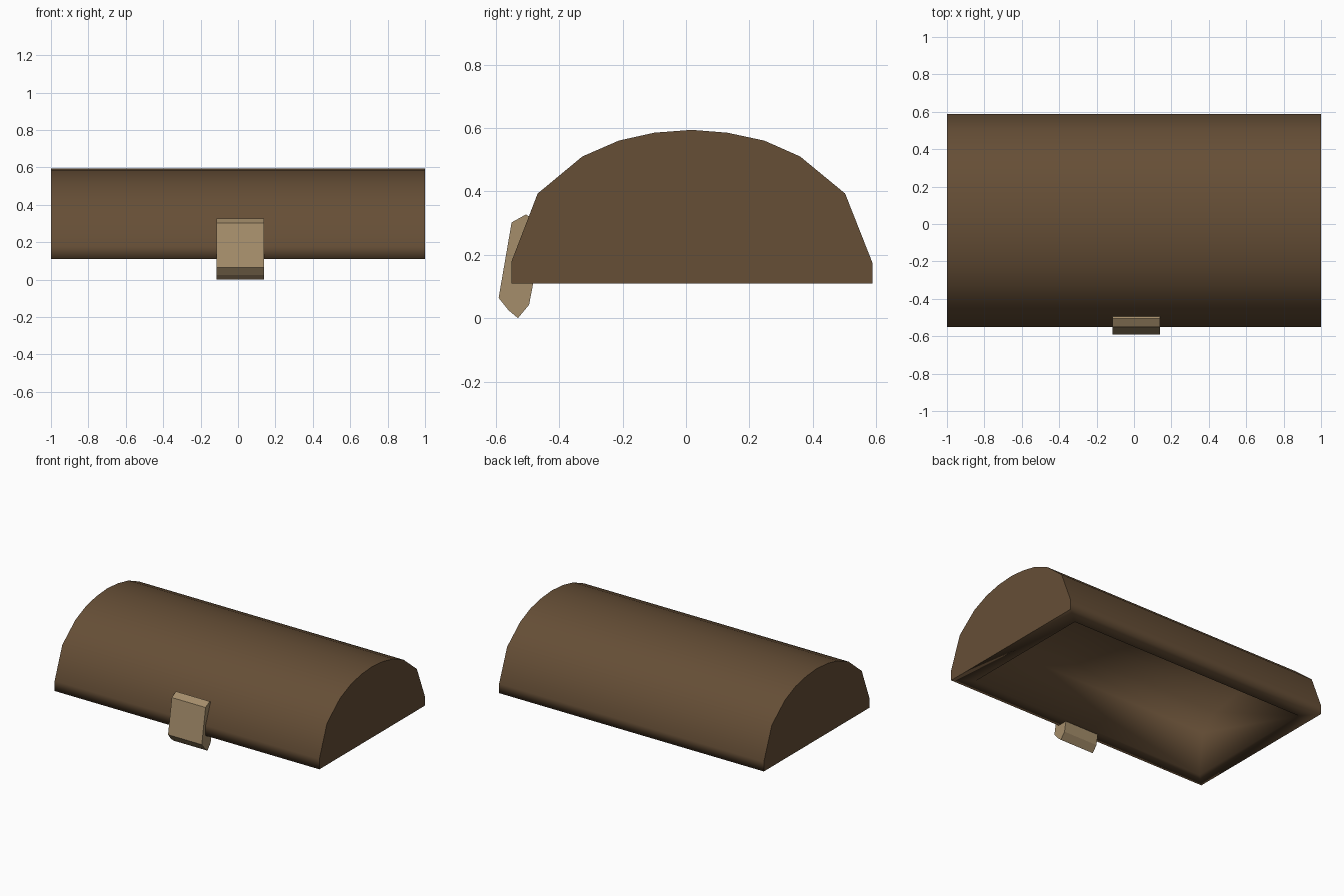
import bpy, bmesh

if "Cube" in bpy.data.objects:
    bpy.data.objects.remove(bpy.data.objects["Cube"])


def material(name, col):
    m = bpy.data.materials.new(name)
    m.diffuse_color = (*col, 1)
    m.use_nodes = True
    m.node_tree.nodes["Principled BSDF"].inputs["Base Color"].default_value = m.diffuse_color
    return m


wood = material("brown wood", (0.132, 0.077, 0.037))
metal = material("dull brass", (0.376, 0.270, 0.147))


def make_object(name, bm, mat):
    bmesh.ops.recalc_face_normals(bm, faces=bm.faces)
    me = bpy.data.meshes.new(name)
    bm.to_mesh(me)
    bm.free()
    me.materials.append(mat)
    ob = bpy.data.objects.new(name, me)
    bpy.context.collection.objects.link(ob)
    return ob


def arch(bm, x, pts):
    return [bm.verts.new((x, y, z)) for y, z in pts]


def skin(bm, a, b, smooth=False):
    for i in range(len(a) - 1):
        bm.faces.new((a[i], a[i + 1], b[i + 1], b[i])).smooth = smooth


# Arched lid: outer shell, domed cavity with a thin roof, and a rim between them
outer = [(-.55, .11), (-.55, .18), (-.468, .393), (-.327, .51), (-.212, .56),
         (-.10, .585), (.018, .594), (.13, .585), (.247, .56), (.36, .51),
         (.502, .393), (.588, .175), (.588, .11)]
inner = [(-.46, .11), (-.43, .395), (-.31, .49), (-.20, .54), (-.095, .565),
         (.018, .572), (.13, .565), (.24, .54), (.345, .49), (.465, .395), (.485, .11)]

bm = bmesh.new()
oL, oR = arch(bm, -1, outer), arch(bm, 1, outer)
iL, iR = arch(bm, -.91, inner), arch(bm, .88, inner)
skin(bm, oL, oR, True)
skin(bm, iL, iR, True)
for loop in (oL, oR):                   # flat outer ends
    bm.faces.new(loop)
for loop in (iL, iR):                   # soft cavity ends
    bm.faces.new(loop).smooth = True
for k in (0, -1):                       # long rims
    bm.faces.new((oL[k], oR[k], iR[k], iL[k])).smooth = True
for o, i in ((oL, iL), (oR, iR)):       # end rims
    bm.faces.new((o[0], o[-1], i[-1], i[0])).smooth = True
make_object("chest_lid", bm, wood)

# Front latch plate with chamfered ends, let into the lid
latch = [(-.55, .302), (-.505, .327), (-.485, .315), (-.482, .11),
         (-.495, .042), (-.53, 0), (-.56, .025), (-.591, .064)]
bm = bmesh.new()
a, b = arch(bm, -.115, latch), arch(bm, .14, latch)
skin(bm, a + a[:1], b + b[:1])
bm.faces.new(a)
bm.faces.new(b)
make_object("front_latch", bm, metal)
